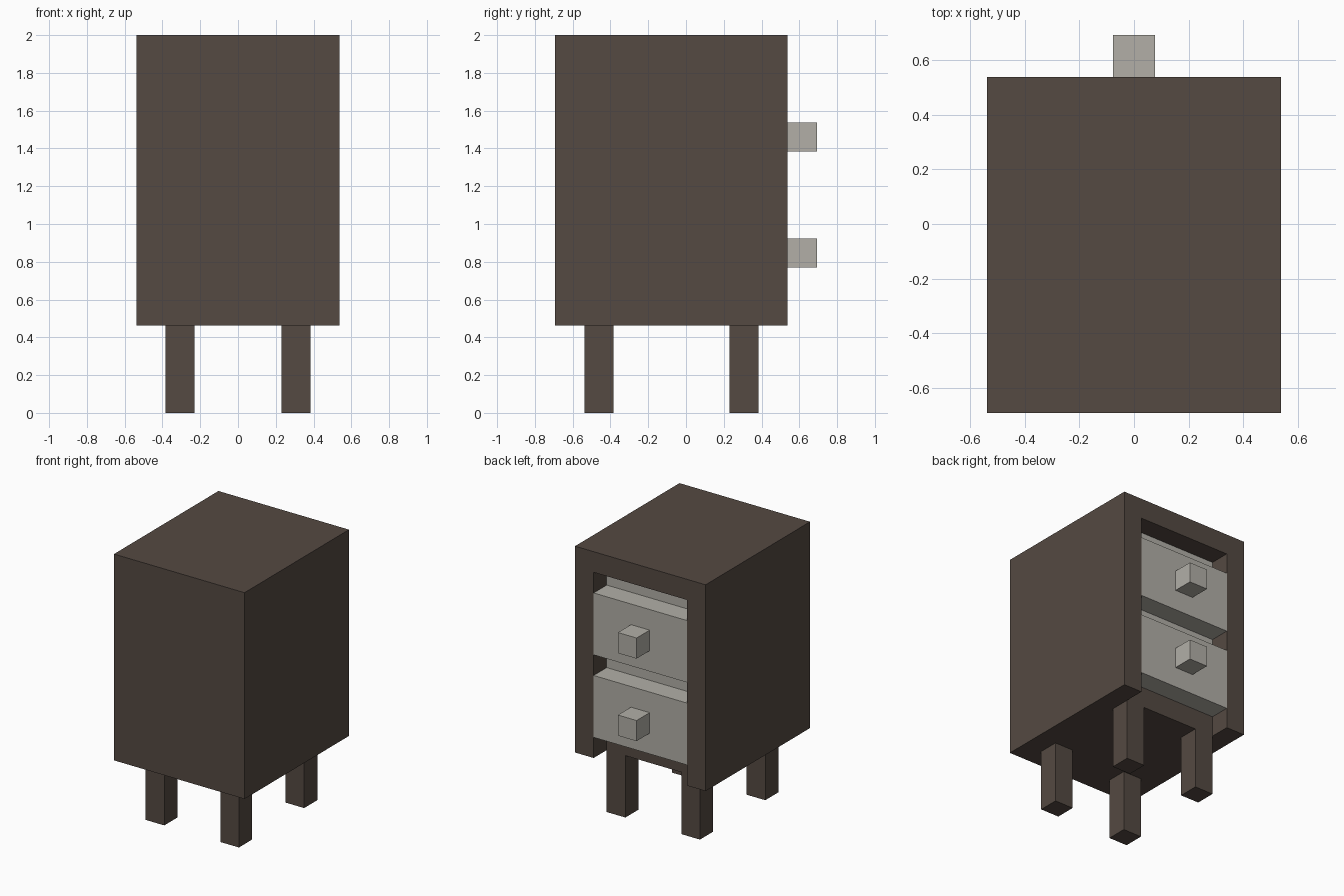
import bpy
import bmesh

U = 2 / 26  # one building unit: the cabinet is 26 units tall

start_cube = bpy.data.objects.get("Cube")
if start_cube:
    bpy.data.objects.remove(start_cube, do_unlink=True)


def make_material(name, rgb):
    mat = bpy.data.materials.new(name)
    mat.use_nodes = True
    color = (*rgb, 1)
    mat.diffuse_color = color
    mat.node_tree.nodes["Principled BSDF"].inputs["Base Color"].default_value = color
    return mat


def box(name, x, y, z, mat):
    """Box spanning the given (low, high) ranges, in units."""
    bm = bmesh.new()
    bmesh.ops.create_cube(bm, size=1)
    for v in bm.verts:
        for i, (low, high) in enumerate((x, y, z)):
            v.co[i] = U * (high if v.co[i] > 0 else low)
    mesh = bpy.data.meshes.new(name)
    bm.to_mesh(mesh)
    bm.free()
    mesh.materials.append(mat)
    obj = bpy.data.objects.new(name, mesh)
    bpy.context.collection.objects.link(obj)
    return obj


def cut(target, cutter):
    """Subtract the cutter from the target and discard it."""
    cutter.hide_render = True
    mod = target.modifiers.new("cut", "BOOLEAN")
    mod.operation = "DIFFERENCE"
    mod.solver = "EXACT"
    mod.object = cutter
    bpy.context.view_layer.objects.active = target
    bpy.ops.object.modifier_apply(modifier=mod.name)
    bpy.data.objects.remove(cutter, do_unlink=True)


brown = make_material("dark brown wood", (0.089, 0.067, 0.054))
grey = make_material("warm grey", (0.445, 0.429, 0.386))

# Cabinet shell: a recess open at the bottom, then a cavity for the drawers
shell = box("cabinet_shell", (-7, 7), (-9, 7), (6, 26), brown)
cut(shell, box("recess_cutter", (-5, 5), (5, 9), (4, 24), brown))
cut(shell, box("cavity_cutter", (-5, 5), (-7, 6), (8, 24), brown))

# Legs
for side, x in (("right", (-5, -3)), ("left", (3, 5))):
    for end, y in (("front", (-7, -5)), ("back", (3, 5))):
        box(f"{end}_{side}_leg", x, y, (0, 6), brown)

# Drawers: body, raised panel and square knob
for level, z in (("lower", 8), ("upper", 16)):
    box(f"{level}_drawer_body", (-5, 5), (-7, 5), (z, z + 8), grey)
    box(f"{level}_drawer_panel", (-5, 5), (5, 7), (z, z + 6), grey)
    box(f"{level}_drawer_knob", (-1, 1), (7, 9), (z + 2, z + 4), grey)
